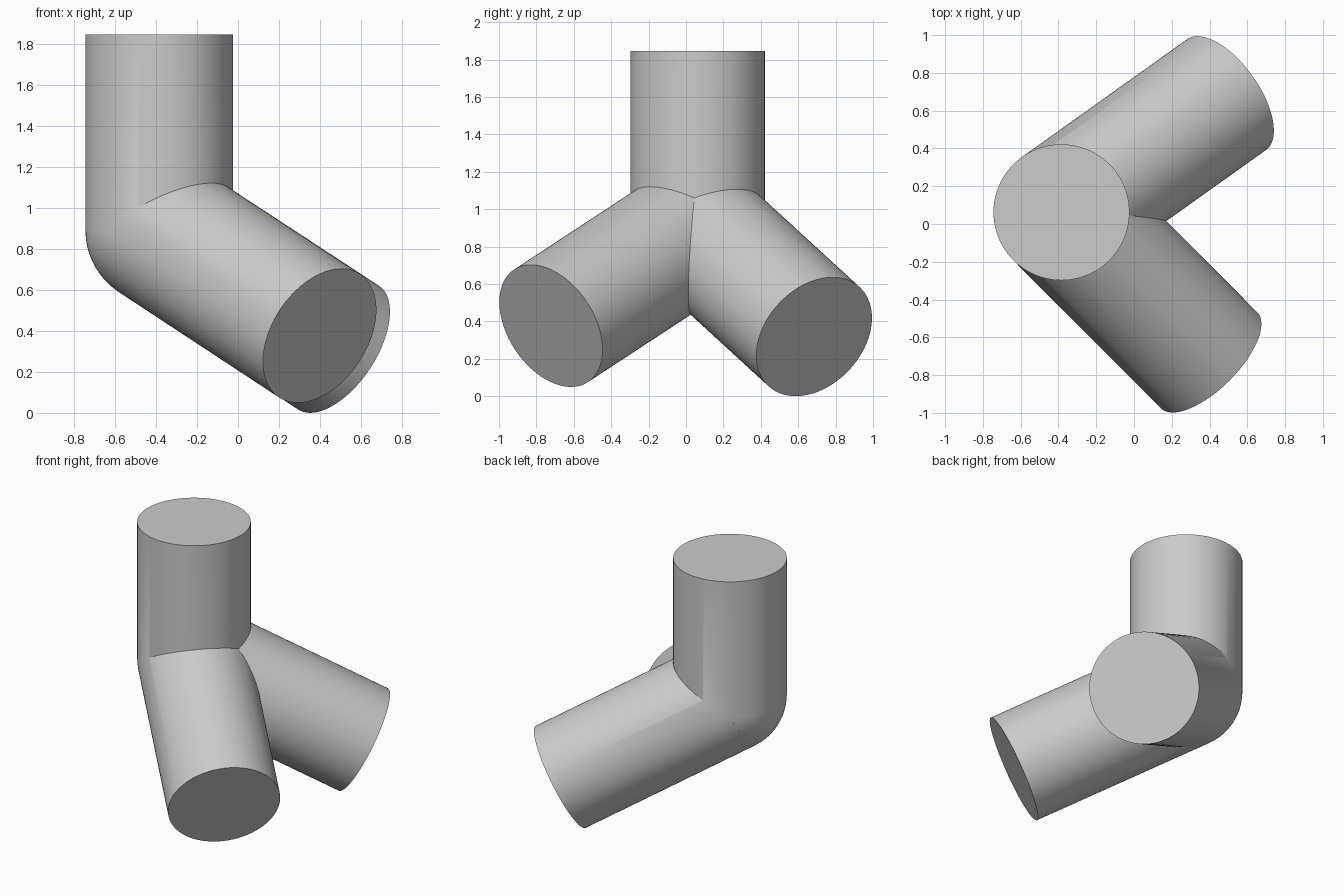
import bpy
from mathutils import Vector

if "Cube" in bpy.data.objects:
    bpy.data.objects.remove(bpy.data.objects["Cube"])

R = 0.36                               # tube radius
HUB = Vector((-0.384, 0.062, 0.89))    # point where the three axes meet
ENDS = {
    "upright_arm": Vector((-0.384, 0.062, 1.845)),
    "front_arm": Vector((0.398, -0.722, 0.376)),
    "back_arm": Vector((0.49, 0.685, 0.318)),
}

grey = bpy.data.materials.new("light grey")
grey.diffuse_color = (0.6, 0.6, 0.6, 1)
grey.use_nodes = True
grey.node_tree.nodes["Principled BSDF"].inputs["Base Color"].default_value = grey.diffuse_color


def make_arm(name, end):
    """Solid round bar from the hub to its flat end."""
    axis = end - HUB
    bpy.ops.mesh.primitive_cylinder_add(
        vertices=96, radius=R, depth=axis.length, location=(HUB + end) / 2,
        rotation=axis.to_track_quat('Z', 'Y').to_euler())
    bpy.context.object.name = name
    return bpy.context.object


arms = [make_arm(name, end) for name, end in ENDS.items()]

# Rounded elbow, a hair smaller than the bars so that they join cleanly
bpy.ops.mesh.primitive_uv_sphere_add(segments=96, ring_count=48,
                                     radius=R - 0.0006, location=HUB)
joint = bpy.context.object
joint.name = "three_way_connector"
joint.data.materials.append(grey)

# Merge the bars and the elbow into one solid
for arm in arms:
    arm.data.materials.append(grey)
    mod = joint.modifiers.new("join_" + arm.name, 'BOOLEAN')
    mod.operation = 'UNION'
    mod.solver = 'EXACT'
    mod.object = arm
    bpy.ops.object.modifier_apply(modifier=mod.name)
for arm in arms:
    bpy.data.objects.remove(arm)

bpy.context.view_layer.objects.active = joint
joint.select_set(True)
bpy.ops.object.shade_smooth_by_angle(angle=0.5)
